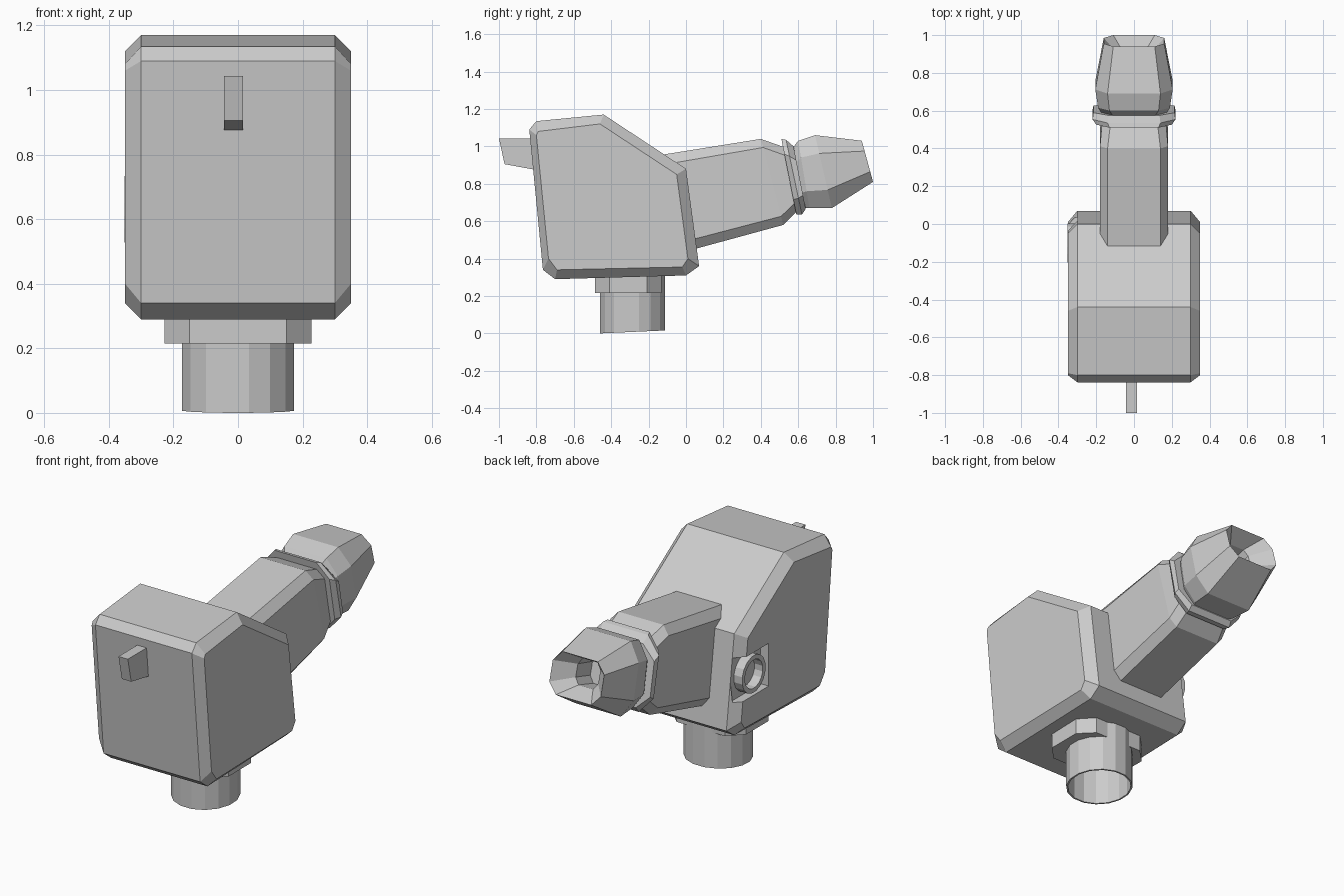
import bpy, bmesh, math
from mathutils import Vector

if "Cube" in bpy.data.objects:
    bpy.data.objects.remove(bpy.data.objects["Cube"])


def finish(bm, name):
    bmesh.ops.recalc_face_normals(bm, faces=bm.faces)
    mesh = bpy.data.meshes.new(name)
    bm.to_mesh(mesh)
    bm.free()
    ob = bpy.data.objects.new(name, mesh)
    bpy.context.collection.objects.link(ob)
    return ob


def loft(name, rings, closed=False):
    """Skin equal-length rings; cap the ends, or join last to first."""
    bm = bmesh.new()
    vs = [[bm.verts.new(p) for p in r] for r in rings]
    n = len(vs[0])
    pairs = list(zip(vs, vs[1:])) + ([(vs[-1], vs[0])] if closed else [])
    for a, b in pairs:
        for i in range(n):
            j = (i + 1) % n
            bm.faces.new((a[i], a[j], b[j], b[i]))
    if not closed:
        bm.faces.new(vs[0])
        bm.faces.new(vs[-1])
    return finish(bm, name)


def octagon(top, bot, w, fx, c):
    """Tilted eight-sided section between a top and a bottom (y, z) point."""
    t, b = Vector((0, *top)), Vector((0, *bot))
    outline = [(fx, 0), (w, c), (w, 1 - c), (fx, 1),
               (-fx, 1), (-w, 1 - c), (-w, c), (-fx, 0)]
    return [t.lerp(b, k) + Vector((x, 0, 0)) for x, k in outline]


def circle(r, n, place):
    return [place(r * math.cos(2 * math.pi * (i + .5) / n),
                  r * math.sin(2 * math.pi * (i + .5) / n)) for i in range(n)]


# Chamfered body: side profile with narrower outer cheeks
profile = [(-.80, 1.135), (-.44, 1.17), (0, .88), (.07, .36),
           (0, .31), (-.70, .29), (-.765, .34), (-.838, 1.09)]
cheek = [(-.79, 1.08), (-.46, 1.12), (-.05, .85), (.01, .40),
         (-.02, .355), (-.69, .34), (-.735, .40), (-.80, 1.06)]
body = loft("body", [[(x, y, z) for y, z in p] for x, p in
                     ((-.35, cheek), (-.30, profile), (.30, profile), (.35, cheek))])

# Square recess in the left cheek with a small port ring
bm = bmesh.new()
bmesh.ops.create_cube(bm, size=1)
for v in bm.verts:
    v.co = Vector((v.co.x * .12 - .36, v.co.y * .27 - .10, v.co.z * .24 + .63))
cutter = finish(bm, "recess_cutter")
cutter.hide_render = True
cutter.hide_set(True)
mod = body.modifiers.new("recess", 'BOOLEAN')
mod.operation = 'DIFFERENCE'
mod.object = cutter
mod.solver = 'EXACT'

loft("port_ring", [circle(r, 16, lambda a, b, x=x: (x, a - .10, b + .63))
                   for r, x in ((.105, -.29), (.105, -.352), (.08, -.352), (.08, -.29))],
     closed=True)

# Rising octagonal spout
loft("spout", [
    octagon((-.13, .955), (-.05, .425), .18, .14, .1),
    octagon((.40, 1.04), (.52, .58), .18, .14, .1),
    octagon((.57, .98), (.62, .68), .165, .12, .15),
    octagon((.60, .97), (.65, .70), .15, .11, .2)])

# Thin flange around the spout
loft("flange", [
    octagon((.51, 1.04), (.59, .635), .20, .13, .2),
    octagon((.535, 1.035), (.62, .635), .22, .14, .22),
    octagon((.575, 1.00), (.64, .665), .215, .135, .22)])

# Hollow tapered nozzle
loft("nozzle", [
    octagon((.57, .99), (.63, .67), .17, .11, .25),
    octagon((.60, 1.03), (.66, .67), .19, .13, .25),
    octagon((.69, 1.06), (.78, .67), .205, .14, .25),
    octagon((.94, 1.03), (1.0, .81), .16, .11, .25),
    octagon((.85, .975), (.89, .84), .07, .045, .25),
    octagon((.72, .94), (.76, .80), .07, .045, .25)])

# Round open outlet below, slightly slanted at its foot
loft("outlet", [circle(r, 16, lambda a, b, top=top:
                       (a, b - .287, .31 if top else .008 + b * .045))
                for r, top in ((.177, 1), (.177, 0), (.168, 0), (.168, 1))],
     closed=True)

# Chamfered collar between body and outlet
hx, hy = .228, .178
collar = [(.15, hy), (hx, .10), (hx, -.10), (.15, -hy),
          (-.15, -hy), (-hx, -.10), (-hx, .10), (-.15, hy)]
loft("collar", [[(x, y - .308, z) for x, y in collar] for z in (.215, .32)])

# Front tab
tab = [(-1.0, 1.043), (-.97, .905), (-.78, .87), (-.78, 1.043)]
loft("front_tab", [[(x, y, z) for y, z in tab] for x in (-.043, .015)])
